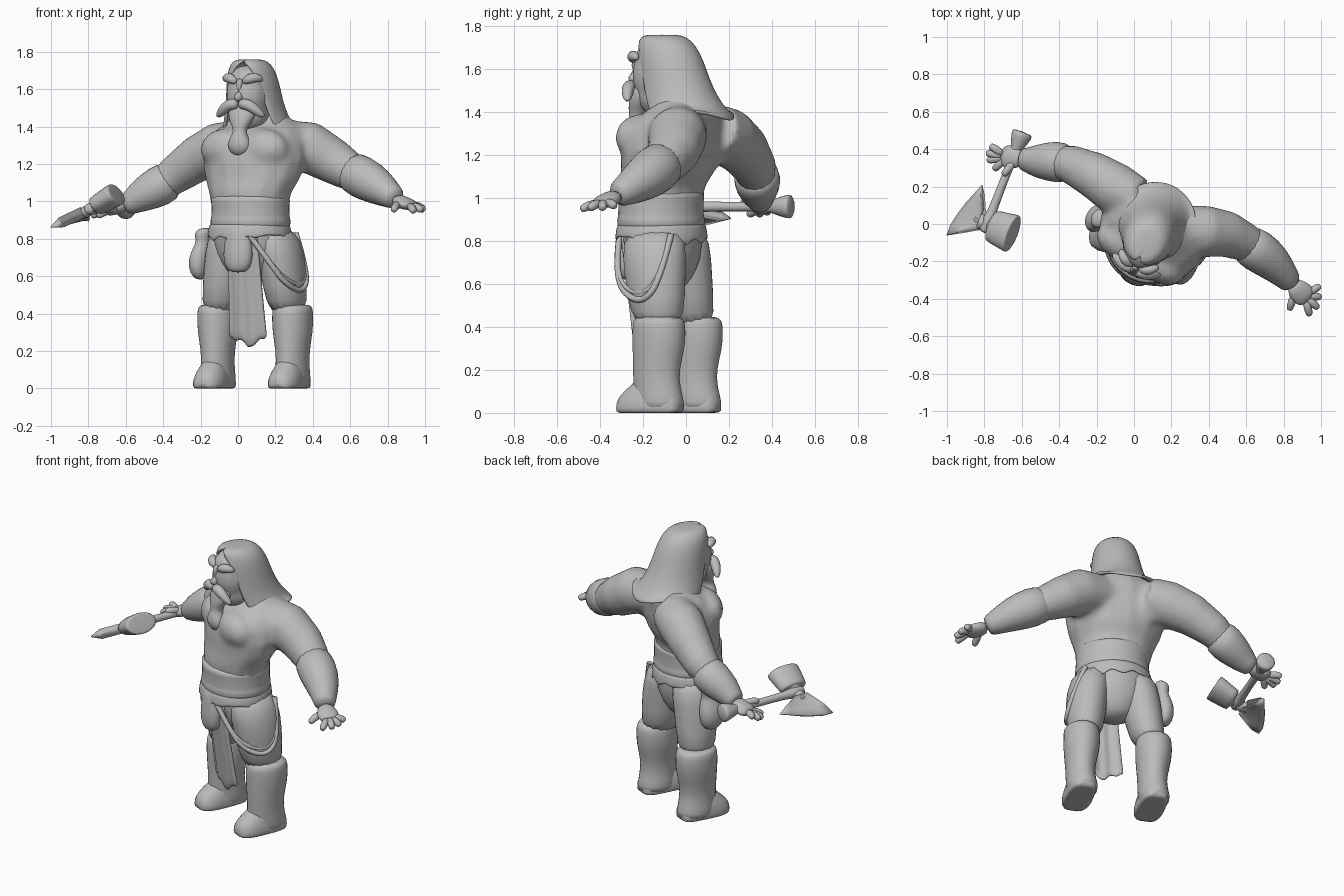
import bpy, bmesh, math, random
from math import sin, cos, pi, radians
from mathutils import Vector as V, Matrix

random.seed(3)
old = bpy.data.objects.get("Cube")
if old:
    bpy.data.objects.remove(old)

clay = bpy.data.materials.new("plain_grey")
clay.use_nodes = True
clay.diffuse_color = (0.5, 0.5, 0.5, 1)
clay.node_tree.nodes["Principled BSDF"].inputs["Base Color"].default_value = (0.5, 0.5, 0.5, 1)

BODY = Matrix.Translation((0.085, -0.075, 0)) @ Matrix.Rotation(radians(-30), 4, 'Z')
HEAD = Matrix.Translation((0.085, -0.06, 0)) @ Matrix.Rotation(radians(-24), 4, 'Z')
WORLD = Matrix()


def finish(name, bm, frame=WORLD, sub=1, thick=0, blend=0):
    bmesh.ops.recalc_face_normals(bm, faces=bm.faces)
    bm.transform(frame)
    me = bpy.data.meshes.new(name)
    bm.to_mesh(me)
    bm.free()
    me.materials.append(clay)
    me.shade_smooth()
    ob = bpy.data.objects.new(name, me)
    bpy.context.collection.objects.link(ob)
    if thick:
        ob.modifiers.new("Thickness", 'SOLIDIFY').thickness = thick
    if blend:
        m = ob.modifiers.new("Blend", 'REMESH')
        m.mode, m.voxel_size, m.use_smooth_shade = 'VOXEL', blend, True
        s = ob.modifiers.new("Smooth", 'SMOOTH')
        s.iterations = 8
    if sub:
        ob.modifiers.new("Subdivision", 'SUBSURF').levels = sub
        ob.modifiers["Subdivision"].render_levels = sub
    return ob


def bridge(bm, rings, closed=True):
    for r, q in zip(rings, rings[1:]):
        n = len(r)
        for i in range(n if closed else n - 1):
            j = (i + 1) % n
            bm.faces.new((r[i], r[j], q[j], q[i]))


def loft(bm, secs, flat=False, yaw=0, n=14, caps=True):
    """Elliptical sections (x, y, z, a, b); level rings if flat, else square to the path."""
    pts = [V(s[:3]) for s in secs]
    rings = []
    for i, s in enumerate(secs):
        if flat:
            u, v = V((cos(yaw), sin(yaw), 0)), V((-sin(yaw), cos(yaw), 0))
        else:
            t = (pts[min(i + 1, len(pts) - 1)] - pts[max(i - 1, 0)]).normalized()
            u = t.cross(V((0, 0, 1)) if abs(t.z) < 0.95 else V((0, 1, 0))).normalized()
            v = u.cross(t)
        rings.append([bm.verts.new(pts[i] + u * s[3] * cos(k * 2 * pi / n) + v * s[-1] * sin(k * 2 * pi / n))
                      for k in range(n)])
    bridge(bm, rings)
    if caps:
        bm.faces.new(rings[0])
        bm.faces.new(rings[-1])
    return rings


def ball(bm, c, r):
    bmesh.ops.create_uvsphere(bm, u_segments=14, v_segments=9, radius=1,
                              matrix=Matrix.Translation(c) @ Matrix.Diagonal((*r, 1)))


def part(name, secs, frame=WORLD, sub=1, **kw):
    bm = bmesh.new()
    loft(bm, secs, **kw)
    return finish(name, bm, frame, sub)


# Bare torso with chest, shoulders and upper arms blended together
bm = bmesh.new()
loft(bm, [(0, y, z, a, b) for z, y, a, b in (
    (.93, -.04, .205, .18), (1.05, -.04, .235, .185), (1.13, -.01, .275, .2), (1.22, .005, .295, .21),
    (1.3, .015, .285, .205), (1.37, .05, .26, .18), (1.43, .08, .19, .13), (1.5, .06, .09, .09))], flat=True)
for s in (-1, 1):
    ball(bm, (s * .115, -.1, 1.28), (.15, .095, .11))
    ball(bm, (s * .15, .13, 1.28), (.13, .08, .15))
bm.transform(BODY)
loft(bm, [(.22, -.02, 1.32, .12), (.38, -.04, 1.29, .14), (.5, -.055, 1.22, .125),
          (.6, -.1, 1.16, .105), (.67, -.14, 1.12, .085)])
loft(bm, [(.02, .13, 1.32, .12), (-.1, .19, 1.285, .14), (-.22, .265, 1.225, .125),
          (-.34, .32, 1.14, .105), (-.42, .33, 1.08, .085)])
finish("torso_and_upper_arms", bm, sub=0, blend=.018)

# Forearm guards
part("left_forearm_guard", [(.57, -.09, 1.18, .107), (.66, -.14, 1.13, .122), (.75, -.21, 1.08, .104),
                            (.82, -.29, 1.03, .07), (.85, -.33, 1.01, .06)])
part("right_forearm_guard", [(-.34, .32, 1.13, .107), (-.42, .335, 1.08, .116), (-.52, .335, 1.03, .092),
                             (-.58, .345, .99, .064), (-.61, .35, .98, .058)])


# Hands: palm plus tapering fingers
def hand(name, wrist, palm, tips):
    w, p = V(wrist), V(palm)
    bm = bmesh.new()
    loft(bm, [(*w, .045, .035), (*w.lerp(p, .6), .065, .036), (*p, .065, .03), (*p.lerp(w, -.2), .04, .018)])
    for i, t in enumerate(tips):
        t = V(t)
        root = w.lerp(p, .35 if i == 0 else .9).lerp(t, .2)
        mid = root.lerp(t, .55) + V((0, 0, .008))
        loft(bm, [(*root, .022), (*mid, .024), (*t.lerp(mid, .15), .021), (*t, .01)], n=8)
    finish(name, bm)


hand("left_hand", (.84, -.32, 1.01), (.92, -.39, .98),
     [(.83, -.46, .95), (.995, -.33, .96), (1, -.39, .95), (.985, -.45, .95), (.94, -.49, .945)])
hand("right_hand", (-.59, .35, .985), (-.69, .36, .95),
     [(-.7, .26, .98), (-.77, .42, .95), (-.79, .38, .93), (-.785, .34, .92), (-.75, .29, .92)])

# Hips, belt and ragged waist cloth
part("hips", [(0, y, z, a, b) for z, y, a, b in (
    (.56, -.02, .06, .07), (.63, -.03, .16, .13), (.72, -.035, .205, .175), (.82, -.04, .213, .185),
    (.93, -.045, .2, .18))], BODY, flat=True)
part("belt", [(.005, -.045, z, a, a - .02) for z, a in (
    (.85, .2), (.86, .22), (.9, .224), (.915, .217), (.93, .218), (.98, .215), (1.02, .223), (1.035, .2))],
    BODY, flat=True, n=20)
bm = bmesh.new()
rings = loft(bm, [(0, -.045, .88, .22, .202), (0, -.045, .84, .229, .209), (0, -.045, .8, .232, .212)],
             flat=True, n=32, caps=False)
for v in rings[-1]:
    v.co.z += random.uniform(-.03, .03)
finish("ragged_waist_cloth", bm, BODY, 1, .012)

# Trousers, boots and feet
YAW = radians(-25)
for side, legs, boot in (
        ("left", [(.185, -.145, .87, .12, .155), (.23, -.148, .72, .128, .158), (.25, -.14, .55, .118, .145),
                  (.27, -.125, .38, .098, .118)], (.292, -.127)),
        ("right", [(-.03, -.03, .87, .12, .14), (-.055, -.015, .72, .124, .14), (-.077, .005, .55, .112, .128),
                   (-.098, .03, .38, .098, .112)], (-.108, .047))):
    part(side + "_trouser_leg", legs, flat=True, yaw=YAW)
    x, y = boot
    part(side + "_boot_shaft", [(x, y + dy, z, a, b) for z, dy, a, b in (
        (.45, 0, .09, .1), (.435, 0, .107, .128), (.38, .002, .11, .132), (.3, 0, .107, .13), (.2, -.012, .088, .115),
        (.12, -.01, .086, .118), (.05, .005, .095, .125), (.005, .005, .09, .12))], flat=True, yaw=YAW)
    bm = bmesh.new()
    loft(bm, [(0, t, .02, a, b) for t, a, b in (
        (.115, .05, .08), (.06, .082, .14), (-.05, .087, .19), (-.11, .09, .14), (-.17, .08, .09),
        (-.215, .042, .045))])
    for v in bm.verts:
        v.co.z = max(v.co.z, 0)
    finish(side + "_foot", bm, Matrix.Translation((x + .004, y + .005, 0)) @ Matrix.Rotation(YAW, 4, 'Z'))

# Hanging front cloth with torn hem
bm = bmesh.new()
rows = []
for i in range(9):
    t = i / 8
    rows.append([bm.verts.new((u * (.085 + .025 * t), -.02 + .085 * t + .02 * u * u + .006 * cos(u * 9),
                               .84 - .6 * t + (random.uniform(-.03, .02) + .04 * u * u if i == 8 else 0)))
                 for u in [k / 5 - 1 for k in range(11)]])
bridge(bm, rows, False)
finish("front_cloth", bm, Matrix.Translation((.03, -.25, 0)) @ Matrix.Rotation(radians(-22), 4, 'Z'), 1, .025)

# Pouches
part("front_pouch", [(0, -.275, z, a, b) for z, a, b in (
    (.62, .03, .025), (.635, .07, .045), (.71, .09, .055), (.79, .077, .045), (.85, .07, .04), (.87, .04, .03))],
    flat=True, yaw=YAW)
part("side_pouch", [(x, .03, z, a, b) for x, z, a, b in (
    (-.2, .58, .02, .03), (-.205, .61, .05, .07), (-.205, .69, .062, .085), (-.19, .76, .045, .06),
    (-.185, .79, .035, .045), (-.19, .83, .05, .06), (-.17, .86, .03, .04))], flat=True, yaw=YAW)


# Ropes looping over the left hip
def rope(name, pts, r):
    cu = bpy.data.curves.new(name, 'CURVE')
    cu.dimensions, cu.bevel_depth, cu.bevel_resolution, cu.use_fill_caps = '3D', r, 2, True
    sp = cu.splines.new('NURBS')
    sp.points.add(len(pts) - 1)
    for p, c in zip(sp.points, pts):
        p.co = (*c, 1)
    sp.use_endpoint_u, sp.order_u = True, 3
    cu.materials.append(clay)
    bpy.context.collection.objects.link(bpy.data.objects.new(name, cu))


loop = [(.06, -.31, .82), (.15, -.325, .7), (.25, -.3, .56), (.35, -.2, .51), (.375, -.12, .62), (.31, -.07, .83)]
rope("outer_rope", loop, .015)
rope("inner_rope", [(x - .008, y, .84 + (z - .84) * .9) for x, y, z in loop], .011)

# Head, nose, brows, moustache and beard
bm = bmesh.new()
ball(bm, (0, -.075, 1.57), (.118, .125, .155))
ball(bm, (0, -.075, 1.64), (.112, .118, .09))
ball(bm, (0, -.06, 1.47), (.11, .11, .1))
finish("head", bm, HEAD, sub=0, blend=.014)
part("nose", [(0, -.18, 1.66, .018), (0, -.2, 1.61, .022), (0, -.215, 1.565, .03), (0, -.19, 1.535, .02)],
     HEAD, n=10)
for s, side in ((1, "left"), (-1, "right")):
    part(side + "_brow", [(s * x, y, z, r) for x, y, z, r in (
        (.015, -.185, 1.635, .012), (.05, -.185, 1.655, .03), (.085, -.165, 1.665, .028), (.115, -.13, 1.65, .012))],
        HEAD, n=10)
    part(side + "_moustache", [(s * x, y, z, r) for x, y, z, r in (
        (0, -.2, 1.515, .026), (.04, -.205, 1.525, .034), (.085, -.195, 1.5, .031), (.12, -.18, 1.465, .022),
        (.14, -.17, 1.455, .008))], HEAD, n=10)
part("beard", [(0, y, z, a, b) for y, z, a, b in (
    (-.14, 1.54, .08, .055), (-.15, 1.47, .085, .06), (-.175, 1.42, .06, .05), (-.185, 1.375, .03, .034),
    (-.19, 1.345, .052, .045), (-.19, 1.3, .072, .052), (-.19, 1.265, .055, .04), (-.185, 1.24, .022, .02))],
    HEAD, flat=True)

# Hood: open-fronted cowl draping onto the shoulders
bm = bmesh.new()
rows = []
for z, cy, a, b, gap in ((1.76, -.055, .055, .08, 4), (1.75, -.05, .09, .11, 8), (1.715, -.035, .12, .14, 24),
                         (1.64, -.015, .138, .16, 42), (1.55, .005, .147, .17, 48), (1.46, .03, .165, .19, 52),
                         (1.4, .065, .19, .205, 54), (1.365, .085, .205, .215, 55)):
    row = []
    for k in range(25):
        f = k / 24
        t = radians(-90 + gap + (360 - 2 * gap) * f)
        lift = .05 * sin(2 * pi * f) ** 2 if z < 1.38 else 0
        row.append(bm.verts.new((a * cos(t), cy + b * sin(t), z + lift)))
    rows.append(row)
bridge(bm, rows, False)
bm.faces.new(rows[0])
finish("hood", bm, HEAD, 1, .018)

# Axe: built along local x (shaft towards head) and local y (towards the cutting edge)
d = V((-.36, -.93, 0)).normalized()
p = V((-.82, .318, -.48)).normalized()
AXE = Matrix((d, p, d.cross(p))).transposed().to_4x4()
AXE.translation = (-.785, 0, .96)
part("axe_shaft", [(x, 0, 0, r) for x, r in (
    (-.53, .058), (-.51, .06), (-.44, .038), (-.42, .025), (-.25, .022), (-.06, .025), (-.05, .034), (.04, .034),
    (.05, .018))], AXE, n=12)
part("hammer_head", [(0, -y, 0, a, b) for y, a, b in (
    (0, .035, .03), (.028, .035, .03), (.03, .085, .05), (.036, .09, .055), (.15, .106, .064), (.164, .106, .064),
    (.167, .1, .058))], AXE, n=16)
edge = [(-.185, .115), (-.13, .138), (-.07, .165), (0, .188), (.07, .205), (.135, .205)]
inner = [(-.135, .09), (-.085, .065), (-.042, .04), (.042, .04), (.055, .08), (.1, .15)]
bm = bmesh.new()
rows = []
for k in range(4):
    f = k / 3
    top, low = [], []
    for e, q in zip(edge, inner):
        x, y = V(q).lerp(V(e), f)
        h = .027 * (1 - f) + .003
        top.append(bm.verts.new((x, y, h)))
        low.append(bm.verts.new((x, y, -h)))
    rows.append(top + low[::-1])
bridge(bm, rows)
bm.faces.new(rows[0])
bm.faces.new(rows[-1])
finish("axe_blade", bm, AXE, 0)
part("blade_neck", [(0, y, 0, a, b) for y, a, b in ((0, .03, .03), (.03, .042, .032), (.07, .045, .026))], AXE, 0, n=12)
